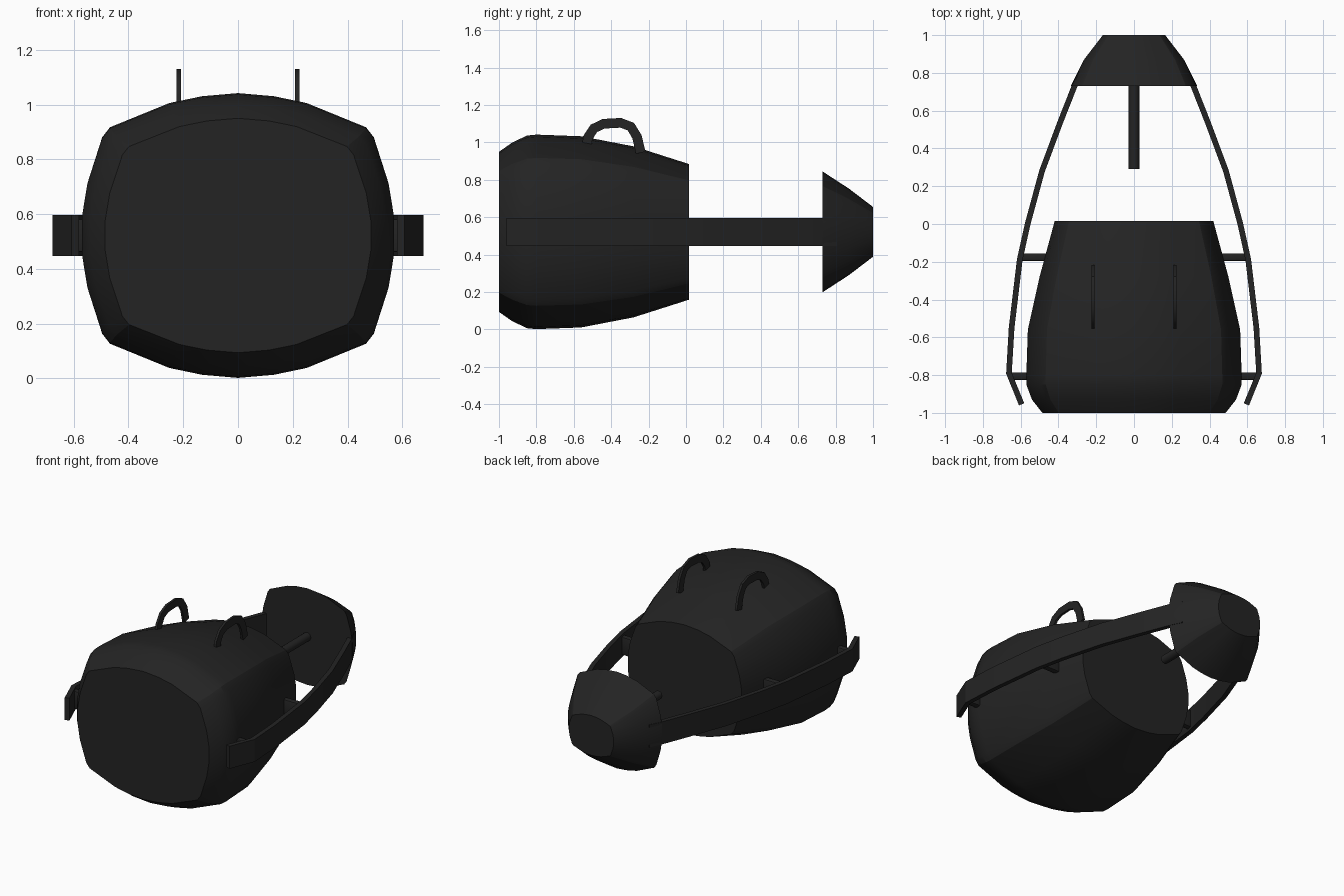
import bpy
import bmesh
from math import radians
from mathutils import Vector

cube = bpy.data.objects.get("Cube")
if cube:
    bpy.data.objects.remove(cube, do_unlink=True)

COLOR = (0.017, 0.017, 0.017, 1)
black = bpy.data.materials.new("matte black")
black.use_nodes = True
black.diffuse_color = COLOR
bsdf = next(n for n in black.node_tree.nodes if n.type == 'BSDF_PRINCIPLED')
bsdf.inputs["Base Color"].default_value = COLOR
bsdf.inputs["Roughness"].default_value = 0.8

MID_Z = 0.522


def finish(name, bm, smooth_angle=22):
    bmesh.ops.recalc_face_normals(bm, faces=bm.faces)
    mesh = bpy.data.meshes.new(name)
    bm.to_mesh(mesh)
    bm.free()
    mesh.materials.append(black)
    for face in mesh.polygons:
        face.use_smooth = True
    mesh.set_sharp_from_angle(angle=radians(smooth_angle))
    obj = bpy.data.objects.new(name, mesh)
    bpy.context.scene.collection.objects.link(obj)
    return obj


def loft(name, rings, **options):
    """Skin a list of equal-length rings of points and cap both ends."""
    bm = bmesh.new()
    loops = [[bm.verts.new(p) for p in ring] for ring in rings]
    count = len(loops[0])
    for a, b in zip(loops, loops[1:]):
        for i in range(count):
            j = (i + 1) % count
            bm.faces.new((a[i], a[j], b[j], b[i]))
    bm.faces.new(loops[0])
    bm.faces.new(loops[-1])
    return finish(name, bm, **options)


# Rounded-box outline, one quarter from the top centre to the side
QUARTER = [(0, 1), (0.23, 0.978), (0.44, 0.93), (0.82, 0.76),
           (0.87, 0.69), (0.965, 0.365), (1, 0.13)]
HALF = QUARTER + [(x, -z) for x, z in reversed(QUARTER)]
OUTLINE = HALF + [(-x, z) for x, z in reversed(HALF[1:-1])]


def section(y, half_width, half_height):
    return [(x * half_width, y, MID_Z + z * half_height) for x, z in OUTLINE]


# Main housing, tapering to the back, and the faceted rear pad
loft("housing", [section(*s) for s in [
    (-1, 0.485, 0.428), (-0.93, 0.54, 0.477), (-0.85, 0.57, 0.515),
    (-0.8, 0.57, 0.52), (-0.56, 0.562, 0.511), (-0.28, 0.5, 0.457),
    (0.015, 0.42, 0.363)]])
loft("rear_pad", [section(*s) for s in [
    (0.73, 0.335, 0.323), (0.87, 0.265, 0.232), (1, 0.165, 0.133)]])


def ribbon(name, path, thickness, to_points, **options):
    """Sweep a flat strip along a 2D path; to_points maps it into 3D."""
    points = [Vector(p) for p in path]
    rings = []
    for i, p in enumerate(points):
        ahead = points[min(i + 1, len(points) - 1)]
        behind = points[max(i - 1, 0)]
        tangent = (ahead - behind).normalized()
        offset = Vector((-tangent.y, tangent.x)) * thickness / 2
        rings.append(to_points(p + offset, p - offset))
    return loft(name, rings, **options)


def box(name, center, size):
    bm = bmesh.new()
    bmesh.ops.create_cube(bm, size=1)
    bmesh.ops.scale(bm, vec=size, verts=bm.verts)
    bmesh.ops.translate(bm, vec=center, verts=bm.verts)
    bmesh.ops.bevel(bm, geom=bm.edges[:], offset=0.008, segments=2,
                    affect='EDGES', profile=0.5)
    return finish(name, bm, smooth_angle=40)


STRAP = [(0.595, -0.955), (0.662, -0.79), (0.648, -0.55), (0.605, -0.19),
         (0.563, 0), (0.487, 0.28), (0.39, 0.54), (0.313, 0.735), (0.28, 0.8)]
HANDLE = [(-0.53, 0.98), (-0.525, 1.025), (-0.493, 1.075), (-0.44, 1.1),
          (-0.35, 1.105), (-0.295, 1.085), (-0.262, 1.03), (-0.242, 0.945)]

for side, sign in (("left", 1), ("right", -1)):
    # Side strap with a hooked front end
    def strap_ring(a, b):
        return [(sign * a.x, a.y, 0.447), (sign * b.x, b.y, 0.447),
                (sign * b.x, b.y, 0.597), (sign * a.x, a.y, 0.597)]
    ribbon(side + "_strap", STRAP, 0.03, strap_ring)

    # Pegs joining the strap to the housing
    box(side + "_front_peg", (sign * 0.6, -0.805, MID_Z), (0.12, 0.04, 0.12))
    box(side + "_rear_peg", (sign * 0.52, -0.175, MID_Z), (0.16, 0.04, 0.12))

    # Arched loop on top
    def handle_ring(a, b):
        x0, x1 = sign * 0.217 - 0.008, sign * 0.217 + 0.008
        return [(x0, a.x, a.y), (x1, a.x, a.y), (x1, b.x, b.y), (x0, b.x, b.y)]
    ribbon(side + "_top_loop", HANDLE, 0.052, handle_ring, smooth_angle=35)

# Rod reaching forward from the rear pad
bm = bmesh.new()
bmesh.ops.create_cone(bm, cap_ends=True, segments=16, radius1=0.028,
                      radius2=0.028, depth=0.46)
rod = finish("rear_rod", bm, smooth_angle=40)
rod.rotation_euler.x = radians(90)
rod.location = (0, 0.52, MID_Z)
